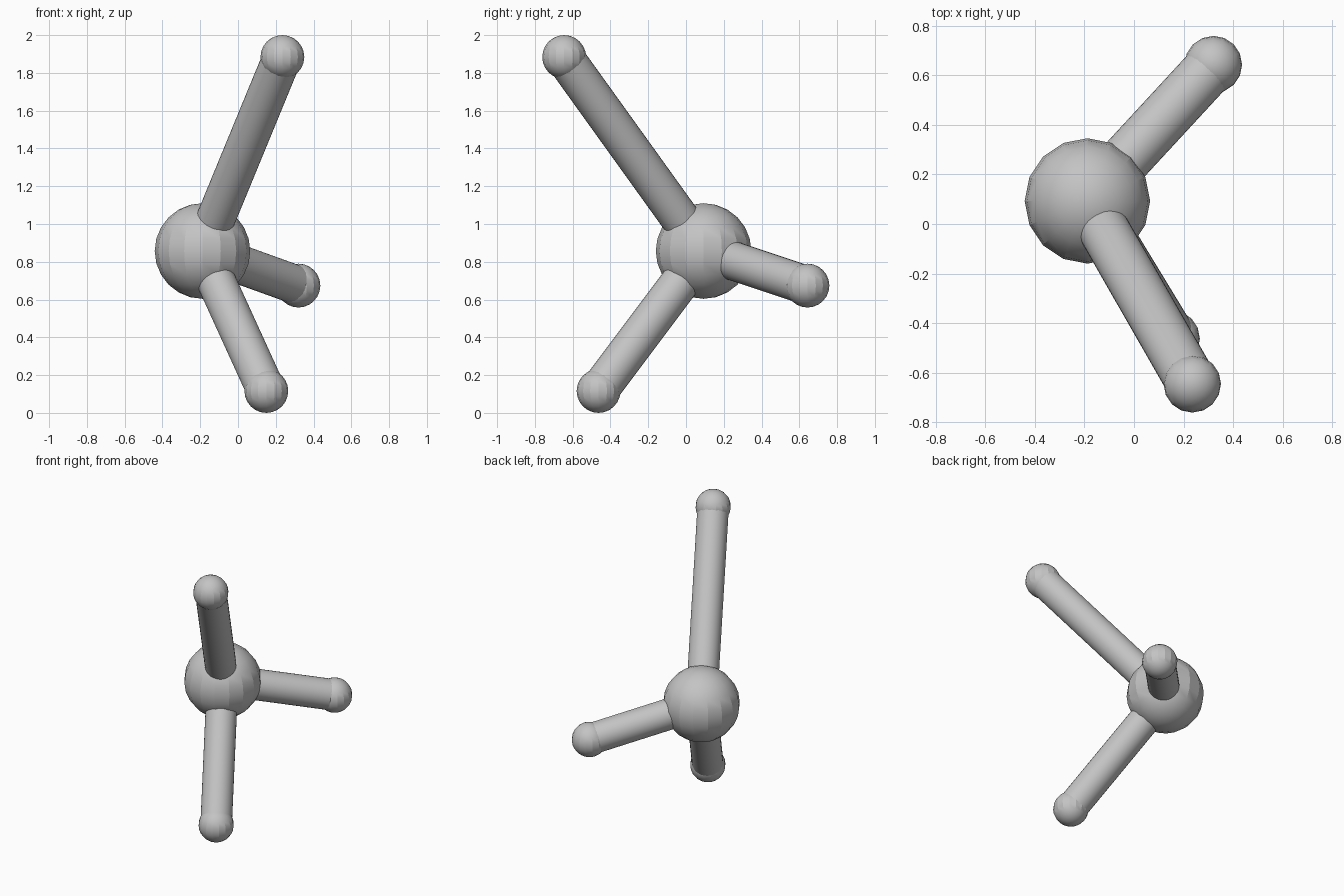
import bpy
import math
from mathutils import Vector

cube = bpy.data.objects.get("Cube")
if cube:
    bpy.data.objects.remove(cube, do_unlink=True)

# Single matte grey
grey = bpy.data.materials.new("light_grey")
grey.use_nodes = True
colour = (0.55, 0.55, 0.55, 1)
grey.diffuse_color = colour
grey.node_tree.nodes["Principled BSDF"].inputs["Base Color"].default_value = colour


def finish(name, angle):
    obj = bpy.context.object
    obj.name = name
    obj.data.materials.append(grey)
    bpy.ops.object.shade_smooth_by_angle(angle=math.radians(angle))


def ball(name, centre, radius):
    bpy.ops.mesh.primitive_uv_sphere_add(
        segments=16, ring_count=12, radius=radius, location=centre)
    finish(name, 20)


def rod(name, start, end, radius):
    axis = end - start
    bpy.ops.mesh.primitive_cylinder_add(
        vertices=32, radius=radius, depth=axis.length,
        location=(start + end) / 2,
        rotation=axis.to_track_quat("Z", "Y").to_euler())
    finish(name, 30)


# Central hub
HUB = Vector((-0.188, 0.093, 0.857))
ball("hub", HUB, 0.253)

# Arms: a rod from the hub to a ball at each tip
TIPS = {
    "upper": Vector((0.235, -0.645, 1.884)),
    "lower": Vector((0.15, -0.463, 0.116)),
    "rear": Vector((0.32, 0.643, 0.674)),
}
for name, tip in TIPS.items():
    rod(name + "_rod", HUB, tip, 0.103)
    ball(name + "_tip", tip, 0.116)
